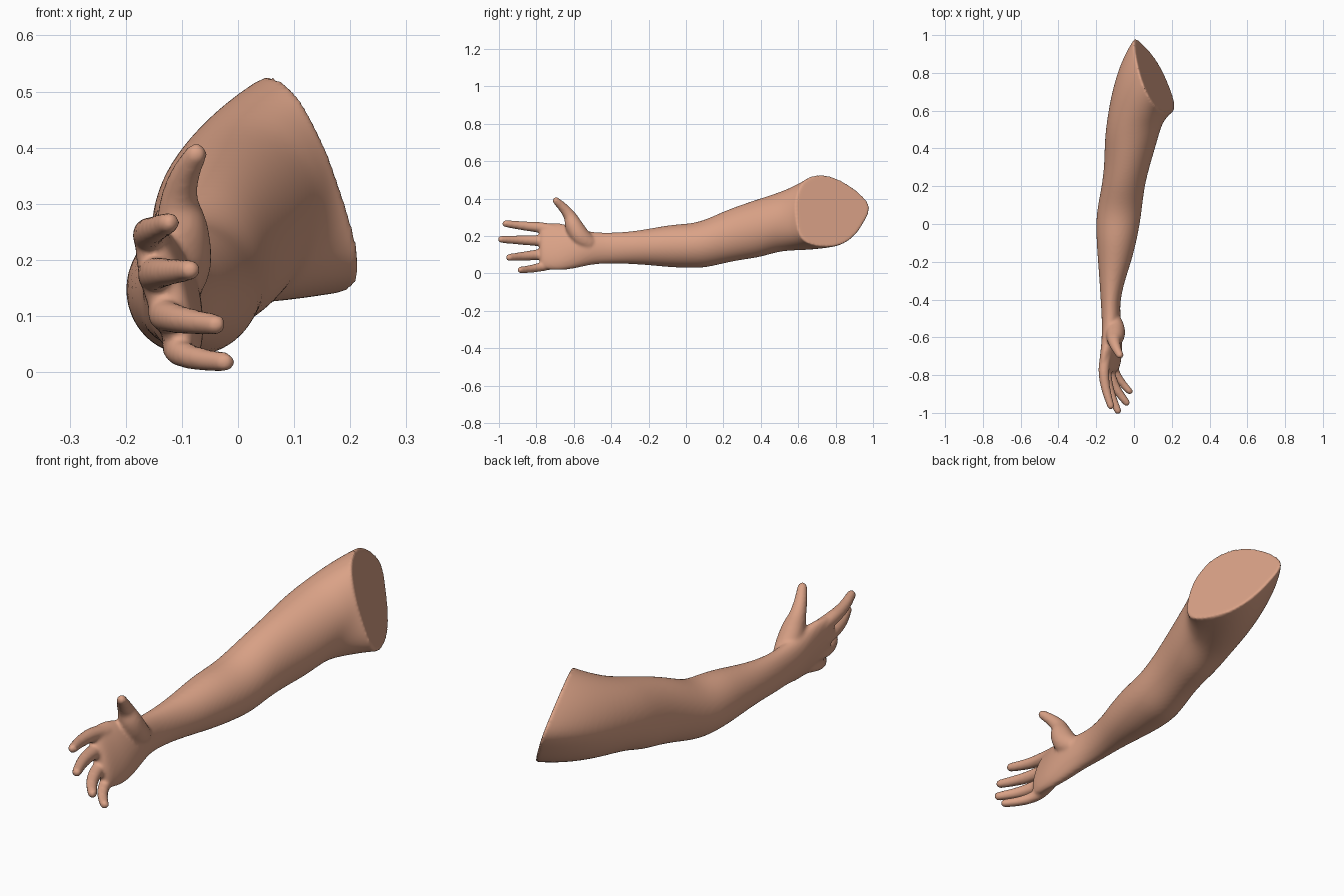
import bpy, bmesh, math
from mathutils import Vector

if "Cube" in bpy.data.objects:
    bpy.data.objects.remove(bpy.data.objects["Cube"])

N = 16
ANG = [2 * math.pi * i / N for i in range(N)]
bm = bmesh.new()


def loft(rings):
    """Skin a list of N-point rings and cap both ends."""
    vr = [[bm.verts.new(p) for p in r] for r in rings]
    faces = []
    for a, b in zip(vr, vr[1:]):
        for i in range(N):
            j = (i + 1) % N
            faces.append(bm.faces.new((a[i], a[j], b[j], b[i])))
    faces.append(bm.faces.new(vr[0][::-1]))
    faces.append(bm.faces.new(vr[-1]))
    bmesh.ops.recalc_face_normals(bm, faces=faces)


def section(y, x0, x1, z0, z1, shear=0.0):
    """Elliptical cross-section; shear leans its top towards -x."""
    cx, cz, rx, rz = (x0 + x1) / 2, (z0 + z1) / 2, (x1 - x0) / 2 * 1.03, (z1 - z0) / 2 * 1.03
    return [Vector((cx + rx * math.cos(a) - shear * rz * math.sin(a), y,
                    cz + rz * math.sin(a))) for a in ANG]


def catmull(p0, p1, p2, p3, t):
    return [0.5 * (2 * b + (c - a) * t + (2 * a - 5 * b + 4 * c - d) * t * t
                   + (3 * b - a - 3 * c + d) * t ** 3) for a, b, c, d in zip(p0, p1, p2, p3)]


def digit(pts):
    """Tapered round-tipped tube through (x, y, z, radius) points."""
    path = []
    e = [pts[0]] + pts + [pts[-1]]
    for k in range(len(pts) - 1):
        path += [catmull(*e[k:k + 4], t / 3) for t in range(3)]
    path.append(pts[-1])
    d = (Vector(path[-1][:3]) - Vector(path[-2][:3])).normalized()
    tip, r = Vector(pts[-1][:3]), pts[-1][3]
    for off, s in ((0.5, 0.9), (0.85, 0.6), (1.0, 0.25)):
        path.append([*(tip + d * r * off), r * s])
    rings = []
    for k, p in enumerate(path):
        a, b = path[max(k - 1, 0)], path[min(k + 1, len(path) - 1)]
        t = (Vector(b[:3]) - Vector(a[:3])).normalized()
        u = t.cross(Vector((1, 0, 0))).normalized()
        v = t.cross(u)
        c = Vector(p[:3])
        rings.append([c + (u * math.cos(g) + v * math.sin(g)) * p[3] * 1.03 for g in ANG])
    loft(rings)


# Palm, wrist, forearm and upper arm sections: y, x range, z range, lean
body = [section(*s) for s in (
    (-0.785, -0.155, -0.105, 0.05, 0.24, 0.3),
    (-0.765, -0.170, -0.090, 0.025, 0.265, 0.3),
    (-0.71, -0.168, -0.080, 0.018, 0.270, 0.3),
    (-0.65, -0.165, -0.070, 0.018, 0.265, 0.25),
    (-0.58, -0.168, -0.065, 0.030, 0.235, 0.15),
    (-0.50, -0.170, -0.070, 0.050, 0.220, 0.05),
    (-0.42, -0.175, -0.077, 0.053, 0.215),
    (-0.30, -0.182, -0.050, 0.052, 0.222),
    (-0.20, -0.190, -0.015, 0.045, 0.237),
    (-0.08, -0.198, 0.015, 0.033, 0.260),
    (0.02, -0.200, 0.033, 0.030, 0.264),
    (0.10, -0.190, 0.043, 0.030, 0.283),
    (0.20, -0.170, 0.055, 0.055, 0.330),
    (0.30, -0.157, 0.080, 0.075, 0.367),
    (0.40, -0.155, 0.110, 0.087, 0.400),
    (0.50, -0.150, 0.138, 0.122, 0.432))]

# Slanted shoulder cut, outlined in y-z and projected on a plane
cut_yz = [(.585, .34), (.588, .40), (.605, .46), (.64, .51), (.70, .53), (.77, .525),
          (.85, .49), (.93, .435), (1.0, .36), (.965, .29), (.925, .22), (.87, .17),
          (.80, .14), (.71, .142), (.63, .165), (.593, .23)]


def on_cut(y, z):
    return Vector((0.112 - 0.418 * (y - 0.75) - 0.352 * (z - 0.335), y, z))


cut = [on_cut(y, z) for y, z in cut_yz]
base = body[-1]
mid = sum(base, Vector()) / N
ctrl = []
for b, c in zip(base, cut):
    q = mid + (b - mid) * 1.07
    q.y = b.y + (c.y - b.y) * 0.7
    q.z += (c.z - b.z) * 0.5
    q.x += max(0, c.x - b.x) * 0.3
    ctrl.append(q)
for t in (0.3, 0.6, 0.85, 0.96):
    body.append([b * (1 - t) ** 2 + q * 2 * t * (1 - t) + c * t * t
                 for b, q, c in zip(base, ctrl, cut)])
centre = on_cut(0.77, 0.335)
for s in (1.01, 0.95, 0.5):
    body.append([centre + (c - centre) * s for c in cut])
loft(body)

# Four fingers curling towards the palm side
digit([(-.145, -.68, .225, .030), (-.160, -.77, .244, .029), (-.150, -.87, .254, .024), (-.123, -.963, .266, .019)])
digit([(-.135, -.68, .165, .030), (-.150, -.77, .174, .030), (-.130, -.88, .178, .025), (-.086, -.988, .182, .019)])
digit([(-.120, -.68, .110, .030), (-.132, -.77, .102, .029), (-.095, -.87, .092, .024), (-.040, -.945, .085, .019)])
digit([(-.105, -.67, .060, .028), (-.108, -.76, .038, .025), (-.072, -.83, .024, .021), (-.024, -.885, .018, .018)])
# Thumb with its fleshy base
digit([(-.112, -.50, .150, .042), (-.100, -.56, .190, .052), (-.100, -.60, .255, .047),
       (-.105, -.620, .305, .034), (-.095, -.655, .350, .026), (-.075, -.694, .388, .020)])

mesh = bpy.data.meshes.new("arm")
bm.to_mesh(mesh)
bm.free()
arm = bpy.data.objects.new("arm", mesh)
bpy.context.collection.objects.link(arm)

# Skin colour
skin = bpy.data.materials.new("skin")
skin.diffuse_color = (0.70, 0.36, 0.24, 1)
skin.use_nodes = True
skin.node_tree.nodes["Principled BSDF"].inputs["Base Color"].default_value = skin.diffuse_color
mesh.materials.append(skin)

# Round off, fuse the parts into one skin, and soften the joins
sub = arm.modifiers.new("round", 'SUBSURF')
sub.levels = sub.render_levels = 2
rem = arm.modifiers.new("fuse", 'REMESH')
rem.mode = 'VOXEL'
rem.voxel_size = 0.007
rem.use_smooth_shade = True
smo = arm.modifiers.new("soften", 'SMOOTH')
smo.factor = 0.5
smo.iterations = 8
